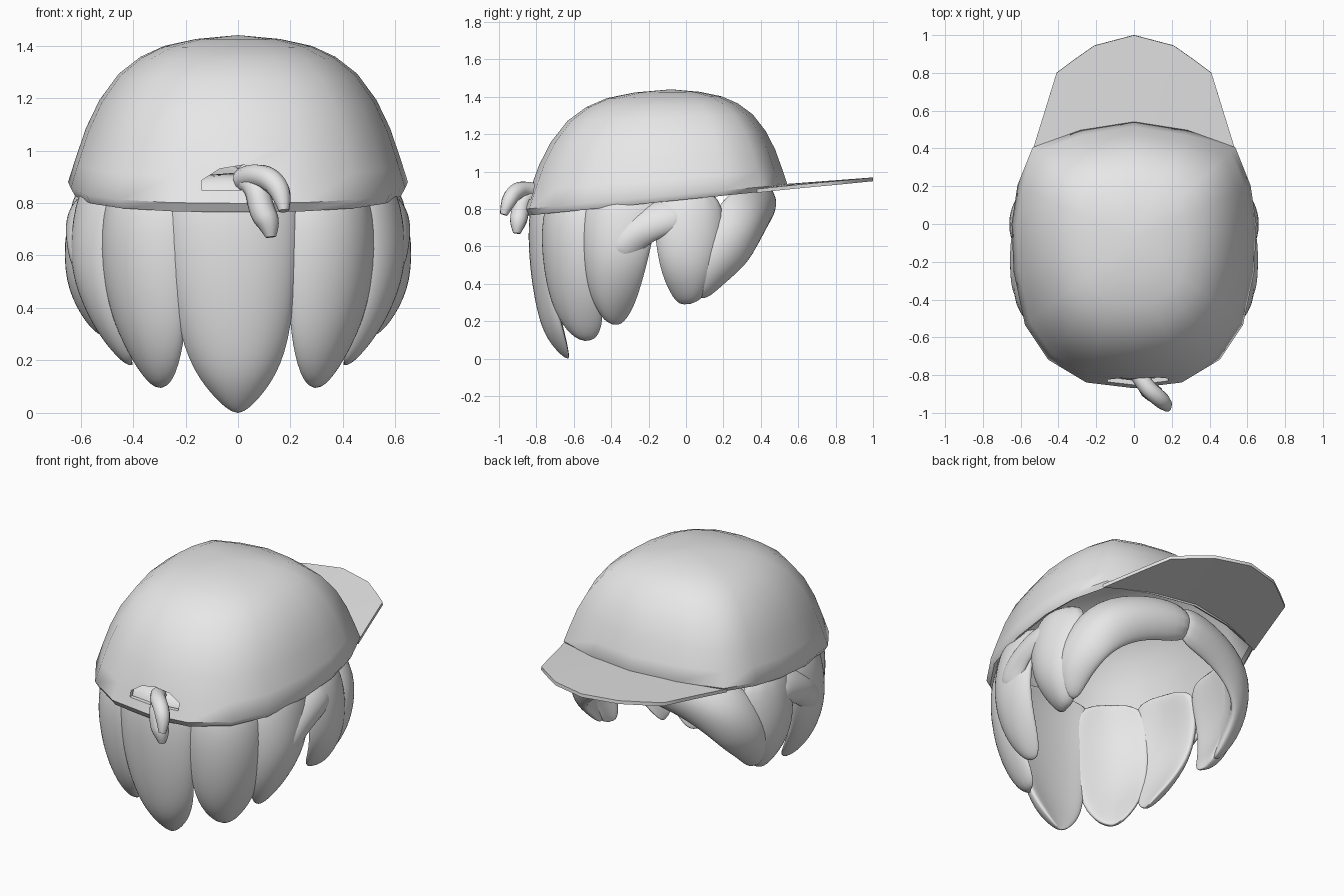
import bpy, bmesh, math
from mathutils import Vector

if "Cube" in bpy.data.objects:
    bpy.data.objects.remove(bpy.data.objects["Cube"])

grey = bpy.data.materials.new("plain grey")
grey.diffuse_color = (0.8, 0.8, 0.8, 1)
grey.use_nodes = True
grey.node_tree.nodes["Principled BSDF"].inputs["Base Color"].default_value = grey.diffuse_color

CY = -0.15          # head axis
ARC = 0.65          # turns an angle into a length around the head
HALF = [(0, -.86), (.25, -.83), (.45, -.71), (.57, -.53), (.63, -.25),
        (.64, 0), (.61, .2), (.53, .4), (.28, .49), (0, .535)]
POLAR = [(math.atan2(x, -(y - CY)), math.hypot(x, y - CY)) for x, y in HALF]


def interp(table, v):
    if v <= table[0][0]:
        return table[0][1]
    for (a, p), (b, q) in zip(table, table[1:]):
        if v <= b:
            return p + (q - p) * (v - a) / (b - a)
    return table[-1][1]


def rim_z(y):
    return .765 + .1 * (y + .86)


def make(name, verts, faces):
    mesh = bpy.data.meshes.new(name)
    bm = bmesh.new()
    vs = [bm.verts.new(v) for v in verts]
    for f in faces:
        bm.faces.new([vs[i] for i in f])
    bmesh.ops.recalc_face_normals(bm, faces=bm.faces[:])
    bm.to_mesh(mesh)
    bm.free()
    ob = bpy.data.objects.new(name, mesh)
    bpy.context.collection.objects.link(ob)
    mesh.materials.append(grey)
    return ob


def finish(ob, angle=60):
    bpy.ops.object.select_all(action='DESELECT')
    ob.select_set(True)
    bpy.context.view_layer.objects.active = ob
    bpy.ops.object.convert(target='MESH')
    bpy.ops.object.shade_smooth_by_angle(angle=math.radians(angle))


# Cap dome: head outline shrinking towards the crown
ring = HALF + [(-x, y) for x, y in HALF[-2:0:-1]]
n = len(ring)
rows = [(0, .985), (.05, 1.012), (.2, .968), (.4, .905), (.58, .825), (.75, .71),
        (.86, .58), (.93, .44), (.975, .25)]
verts = []
for h, s in rows:
    for x, y in ring:
        z0 = rim_z(y)
        verts.append((x * s, -.08 + (y + .08) * s, z0 + h * (1.44 - z0)))
faces = [(r * n + i, r * n + (i + 1) % n, (r + 1) * n + (i + 1) % n, (r + 1) * n + i)
         for r in range(len(rows) - 1) for i in range(n)]
verts.append((0, -.08, 1.44))
last = (len(rows) - 1) * n
faces += [(last + i, last + (i + 1) % n, len(verts) - 1) for i in range(n)]
dome = make("cap_dome", verts, faces)
# an open shell: make sure the normals point outwards
if dome.data.polygons[0].normal.y > 0:
    dome.data.flip_normals()
sol = dome.modifiers.new("shell", 'SOLIDIFY')
sol.thickness = .025
sol.offset = -1

# Arched opening above the strap
arch = [(-.14, .85), (.18, .85), (.18, .89), (.11, .93), (.02, .945), (-.07, .93), (-.14, .885)]
k = len(arch)
cutter = make("opening_cutter",
              [(x, -1.0, z) for x, z in arch] + [(x, -.7, z) for x, z in arch],
              [tuple(range(k)), tuple(range(k, 2 * k))] +
              [(i, (i + 1) % k, k + (i + 1) % k, k + i) for i in range(k)])
cutter.hide_render = True
cut = dome.modifiers.new("opening", 'BOOLEAN')
cut.operation = 'DIFFERENCE'
cut.object = cutter
finish(dome, 50)
bpy.data.objects.remove(cutter)

# Brim
inner = [(.54, .38), (.40, .44), (.21, .49), (0, .52)]
outer = [(.41, .80), (.32, .868), (.21, .945), (0, 1.0)]
inner += [(-x, y) for x, y in inner[-2::-1]]
outer += [(-x, y) for x, y in outer[-2::-1]]
c, verts = len(inner), []
for r in range(5):
    v = r / 4
    for (xi, yi), (xo, yo) in zip(inner, outer):
        x, y = xi + (xo - xi) * v, yi + (yo - yi) * v
        verts.append((x, y, rim_z(y) + .008 + .012 * (1 - (x / .54) ** 2) * (1 - v)))
brim = make("brim", verts, [(r * c + i, r * c + i + 1, (r + 1) * c + i + 1, (r + 1) * c + i)
                            for r in range(4) for i in range(c - 1)])
sol = brim.modifiers.new("thickness", 'SOLIDIFY')
sol.thickness = .02
sol.offset = 0
finish(brim, 50)

# Hair envelope: scale of the head outline by height, at back, side and front
BACK = [(-.05, .68), (0, .75), (.1, .84), (.2, .9), (.45, .965), (.76, .99), (.95, .9)]
SIDE = [(.1, .62), (.2, .76), (.3, .88), (.4, .97), (.5, 1.04), (.65, 1.06), (.8, 1.0), (.95, .92)]
FRONT = [(.3, .86), (.5, .92), (.7, .94), (.86, .95), (.95, .92)]


def on_head(u, z, depth):
    t = u / ARC
    a = abs(t)
    if a > math.pi:
        a = 2 * math.pi - a
    w = math.sin(a) ** 2
    end = BACK if a < math.pi / 2 else FRONT
    r = interp(POLAR, a) * (w * interp(SIDE, z) + (1 - w) * interp(end, z)) - depth
    return (r * math.sin(t), CY - r * math.cos(t), z)


def lock(name, path, side=1, thick=.09):
    """Crescent lock on the head; path holds (way round, height, half width)."""
    m, verts = 12, []
    for i, (u, z, hw) in enumerate(path):
        p, q = path[max(i - 1, 0)], path[min(i + 1, len(path) - 1)]
        t = Vector((q[0] - p[0], q[1] - p[1])).normalized()
        f = min(1, hw / .12)
        for j in range(m):
            a = 2 * math.pi * j / m
            d = math.cos(a) * hw * 1.06
            dep = thick / 2 - thick * .58 * f * math.sin(a) + .035 * f * math.cos(a) ** 2
            verts.append(on_head(side * (u - t.y * d), z + t.x * d, dep))
    faces = [(i * m + j, i * m + (j + 1) % m, (i + 1) * m + (j + 1) % m, (i + 1) * m + j)
             for i in range(len(path) - 1) for j in range(m)]
    faces += [tuple(range(m)), tuple(range(len(verts) - m, len(verts)))]
    ob = make(name, verts, faces)
    ob.modifiers.new("smooth", 'SUBSURF').levels = 2
    finish(ob, 80)


lock("centre_lock", [(-.03, .92, .27), (-.03, .78, .27), (-.02, .5, .25), (-.01, .25, .23),
                     (0, .1, .16), (0, -.005, .03)])
for side, tag in ((1, "right"), (-1, "left")):
    lock("rear_lock_" + tag, [(.42, .92, .21), (.42, .7, .22), (.43, .4, .22),
                              (.43, .2, .17), (.42, .09, .06)], side)
    lock("side_lock_" + tag, [(.80, .92, .23), (.79, .75, .22), (.77, .55, .19),
                              (.73, .38, .16), (.69, .26, .11), (.67, .18, .04)], side)
    lock("ear_lock_" + tag, [(.78, .55, .09), (.86, .66, .1), (.97, .73, .1),
                             (1.08, .76, .09), (1.16, .76, .07)], side, .07)
    lock("temple_lock_" + tag, [(1.20, .92, .2), (1.20, .7, .2), (1.20, .5, .17),
                                (1.22, .37, .12), (1.24, .29, .06)], side)
    lock("fringe_" + tag, [(2.1, .85, .12), (1.8, .83, .14), (1.55, .75, .17),
                           (1.40, .6, .16), (1.31, .45, .12), (1.28, .32, .05)], side)


# Loose strands through the opening
def strand(name, pts):
    cu = bpy.data.curves.new(name, 'CURVE')
    cu.dimensions = '3D'
    cu.bevel_depth = 1
    cu.bevel_resolution = 3
    cu.use_fill_caps = True
    sp = cu.splines.new('NURBS')
    sp.points.add(len(pts) - 1)
    for p, (x, y, z, r) in zip(sp.points, pts):
        p.co = (x, y, z, 1)
        p.radius = r
    sp.use_endpoint_u = True
    sp.order_u = 3
    sp.resolution_u = 5
    cu.materials.append(grey)
    ob = bpy.data.objects.new(name, cu)
    bpy.context.collection.objects.link(ob)
    finish(ob, 70)


strand("upper_strand", [(.02, -.79, .89, .045), (.06, -.86, .91, .045), (.13, -.92, .89, .045),
                        (.17, -.955, .83, .04), (.175, -.975, .77, .02)])
strand("lower_strand", [(.03, -.80, .88, .04), (.07, -.87, .87, .045), (.09, -.89, .77, .05),
                        (.12, -.90, .72, .045), (.125, -.905, .67, .02)])
